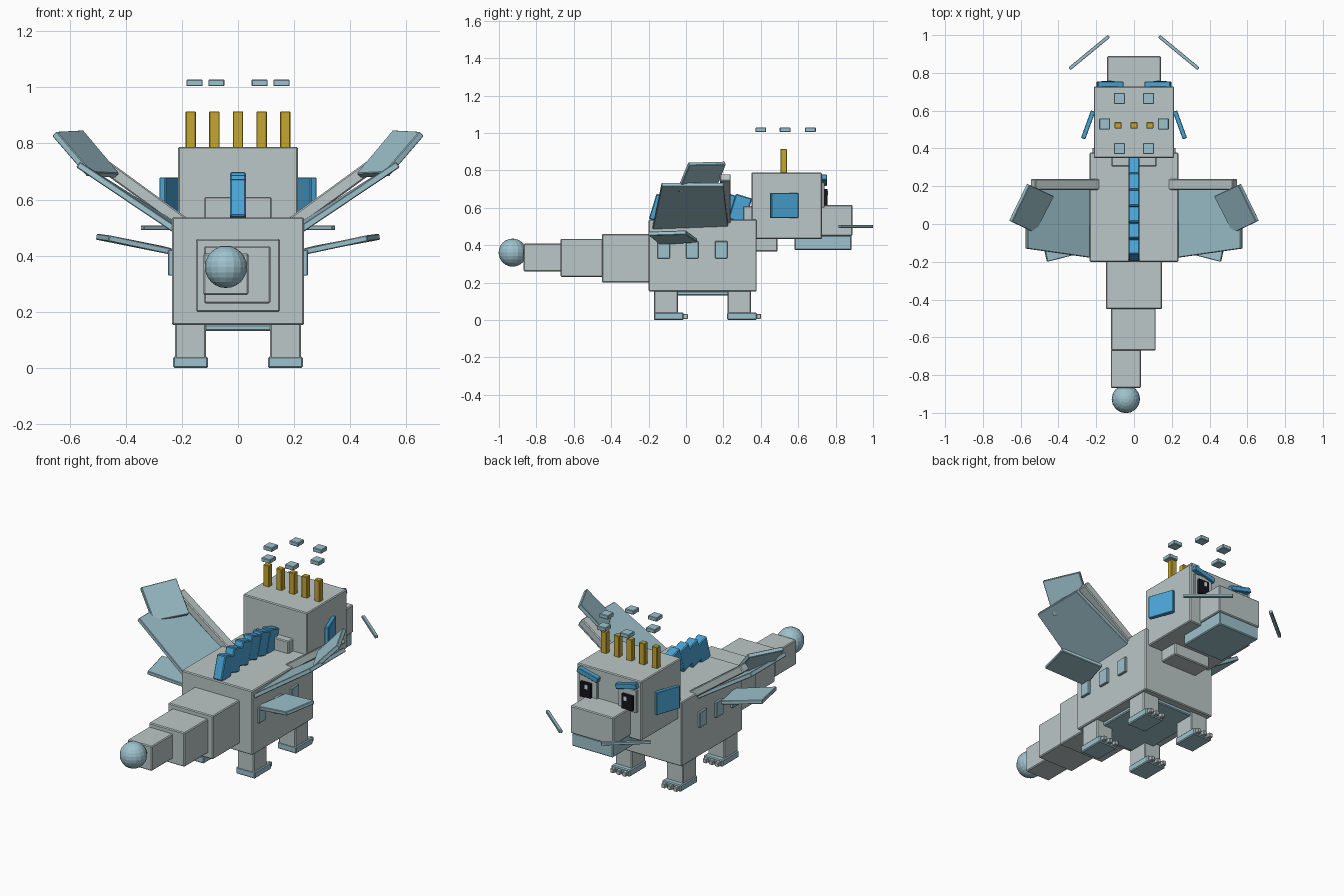
import bpy
import bmesh
import math
from mathutils import Vector, Matrix

cube = bpy.data.objects.get("Cube")
if cube:
    bpy.data.objects.remove(cube, do_unlink=True)


def material(name, r, g, b):
    m = bpy.data.materials.new(name)
    m.use_nodes = True
    m.diffuse_color = (r, g, b, 1)
    m.node_tree.nodes["Principled BSDF"].inputs["Base Color"].default_value = (r, g, b, 1)
    return m


GREY = material("pale grey", 0.50, 0.57, 0.57)
TEAL = material("light blue", 0.34, 0.54, 0.61)
BLUE = material("bright blue", 0.07, 0.38, 0.68)
GOLD = material("gold", 0.56, 0.38, 0.03)
BLACK = material("black", 0.008, 0.008, 0.012)
WHITE = material("white", 0.8, 0.85, 0.88)


def finish(name, bm, mat, bevel):
    bmesh.ops.recalc_face_normals(bm, faces=bm.faces)
    mesh = bpy.data.meshes.new(name)
    bm.to_mesh(mesh)
    bm.free()
    mesh.materials.append(mat)
    ob = bpy.data.objects.new(name, mesh)
    bpy.context.collection.objects.link(ob)
    if bevel:
        mod = ob.modifiers.new("soft_edges", "BEVEL")
        mod.width = bevel
        mod.segments = 1
    return ob


def block(name, mat, centre, size, rot=0, axis="X", bevel=0.005):
    """Box given by centre and size, optionally turned in degrees."""
    bm = bmesh.new()
    m = (Matrix.Translation(centre) @ Matrix.Rotation(math.radians(rot), 4, axis)
         @ Matrix.Diagonal((*size, 1)))
    bmesh.ops.create_cube(bm, size=1, matrix=m)
    return finish(name, bm, mat, bevel)


def span(name, mat, half, y, z, x=0, bevel=0.005):
    """Box given by half width in x and ranges in y and z."""
    return block(name, mat, (x, sum(y) / 2, sum(z) / 2),
                 (2 * half, y[1] - y[0], z[1] - z[0]), bevel=bevel)


def slab(name, mat, corners, thick):
    """Thin plate through four corners."""
    pts = [Vector(c) for c in corners]
    n = (pts[1] - pts[0]).cross(pts[3] - pts[0]).normalized() * thick / 2
    bm = bmesh.new()
    lo = [bm.verts.new(p - n) for p in pts]
    hi = [bm.verts.new(p + n) for p in pts]
    bm.faces.new(lo[::-1])
    bm.faces.new(hi)
    for i in range(4):
        j = (i + 1) % 4
        bm.faces.new((lo[i], lo[j], hi[j], hi[i]))
    return finish(name, bm, mat, 0.003)


# Body, neck and head
span("body", GREY, 0.235, (-0.2, 0.378), (0.153, 0.537))
span("belly_plate", TEAL, 0.178, (-0.16, 0.34), (0.132, 0.155))
span("neck", GREY, 0.12, (0.305, 0.49), (0.365, 0.61))
span("head", GREY, 0.213, (0.35, 0.727), (0.433, 0.788))
span("snout", GREY, 0.142, (0.72, 0.89), (0.45, 0.615))
span("jaw", TEAL, 0.135, (0.58, 0.885), (0.373, 0.452))

# Tail
span("tail_base", GREY, 0.149, (-0.45, -0.195), (0.2, 0.46))
span("tail_middle", GREY, 0.118, (-0.67, -0.445), (0.23, 0.434), x=-0.003)
span("tail_end", GREY, 0.08, (-0.868, -0.665), (0.26, 0.408), x=-0.043)
bm = bmesh.new()
bmesh.ops.create_uvsphere(bm, u_segments=16, v_segments=12, radius=0.075,
                          matrix=Matrix.Translation((-0.043, -0.927, 0.36)))
finish("tail_ball", bm, TEAL, 0)

# Row of horns and the floating crown plates
for i in range(5):
    block(f"horn_{i}", GOLD, ((i - 2) * 0.084, 0.522, 0.847), (0.037, 0.034, 0.135), bevel=0.003)

# Leaning back spines in a low arc
for i in range(6):
    rise = 0.025 * math.sin(math.pi * i / 5)
    block(f"back_spine_{i}", BLUE, (0, -0.135 + 0.085 * i, 0.595 + rise),
          (0.057, 0.09, 0.14), rot=-17)

for side, s in (("left", 1), ("right", -1)):
    def mirrored(corners):
        return [(s * x, y, z) for x, y, z in corners]

    # Crown plates
    for i, (x, y) in enumerate(((0.077, 0.665), (0.155, 0.53), (0.077, 0.4))):
        block(f"{side}_crown_plate_{i}", TEAL, (s * x, y, 1.016), (0.058, 0.058, 0.024), bevel=0.003)

    # Legs, feet and claws
    for end, y in (("back", -0.17), ("front", 0.222)):
        x = s * 0.169
        span(f"{side}_{end}_leg", GREY, 0.055, (y, y + 0.126), (0.03, 0.16), x=x)
        span(f"{side}_{end}_foot", TEAL, 0.062, (y - 0.002, y + 0.157), (0, 0.04), x=x)
        for k in (-1, 0, 1):
            span(f"{side}_{end}_claw_{k + 2}", GREY, 0.012, (y + 0.15, y + 0.18),
                 (0.006, 0.032), x=x + k * 0.04, bevel=0.003)

    # Flank spots
    for i, y in enumerate((-0.12, 0.034, 0.188)):
        block(f"{side}_flank_spot_{i}", TEAL, (s * 0.24, y, 0.375), (0.018, 0.067, 0.092), bevel=0.003)

    # Eye, pupil, glint and slanted brow
    span(f"{side}_eye", GREY, 0.06, (0.72, 0.74), (0.6, 0.735), x=s * 0.13, bevel=0.003)
    span(f"{side}_pupil", BLACK, 0.035, (0.735, 0.757), (0.613, 0.7), x=s * 0.138, bevel=0)
    span(f"{side}_eye_glint", WHITE, 0.01, (0.755, 0.76), (0.665, 0.69), x=s * 0.13, bevel=0)
    block(f"{side}_brow", BLUE, (s * 0.127, 0.738, 0.747), (0.14, 0.032, 0.03),
          rot=-s * 14, axis="Y", bevel=0.003)

    # Cheek frill and whisker
    block(f"{side}_cheek_frill", BLUE, (s * 0.243, 0.525, 0.612), (0.024, 0.155, 0.135),
          rot=s * 20, axis="Z", bevel=0.003)
    block(f"{side}_whisker", TEAL, (s * 0.237, 0.908, 0.5), (0.27, 0.018, 0.017),
          rot=-s * 39.5, axis="Z", bevel=0.002)

    # Wing: arm, inner panel, outer panel
    block(f"{side}_wing_arm", GREY, (s * 0.365, 0.21, 0.64), (0.42, 0.058, 0.045),
          rot=-s * 36, axis="Y")
    slab(f"{side}_wing_inner", TEAL, mirrored(
        [(0.22, 0.225, 0.505), (0.57, 0.2, 0.725), (0.57, -0.13, 0.725), (0.22, -0.18, 0.49)]), 0.024)
    slab(f"{side}_wing_outer", TEAL, mirrored(
        [(0.43, 0.15, 0.685), (0.56, 0.21, 0.84), (0.655, 0.015, 0.835), (0.53, -0.045, 0.69)]), 0.024)

    # Small lower fin
    slab(f"{side}_lower_fin", TEAL, mirrored(
        [(0.275, 0.06, 0.425), (0.505, 0.0, 0.468), (0.46, -0.2, 0.462), (0.225, -0.14, 0.412)]), 0.022)
